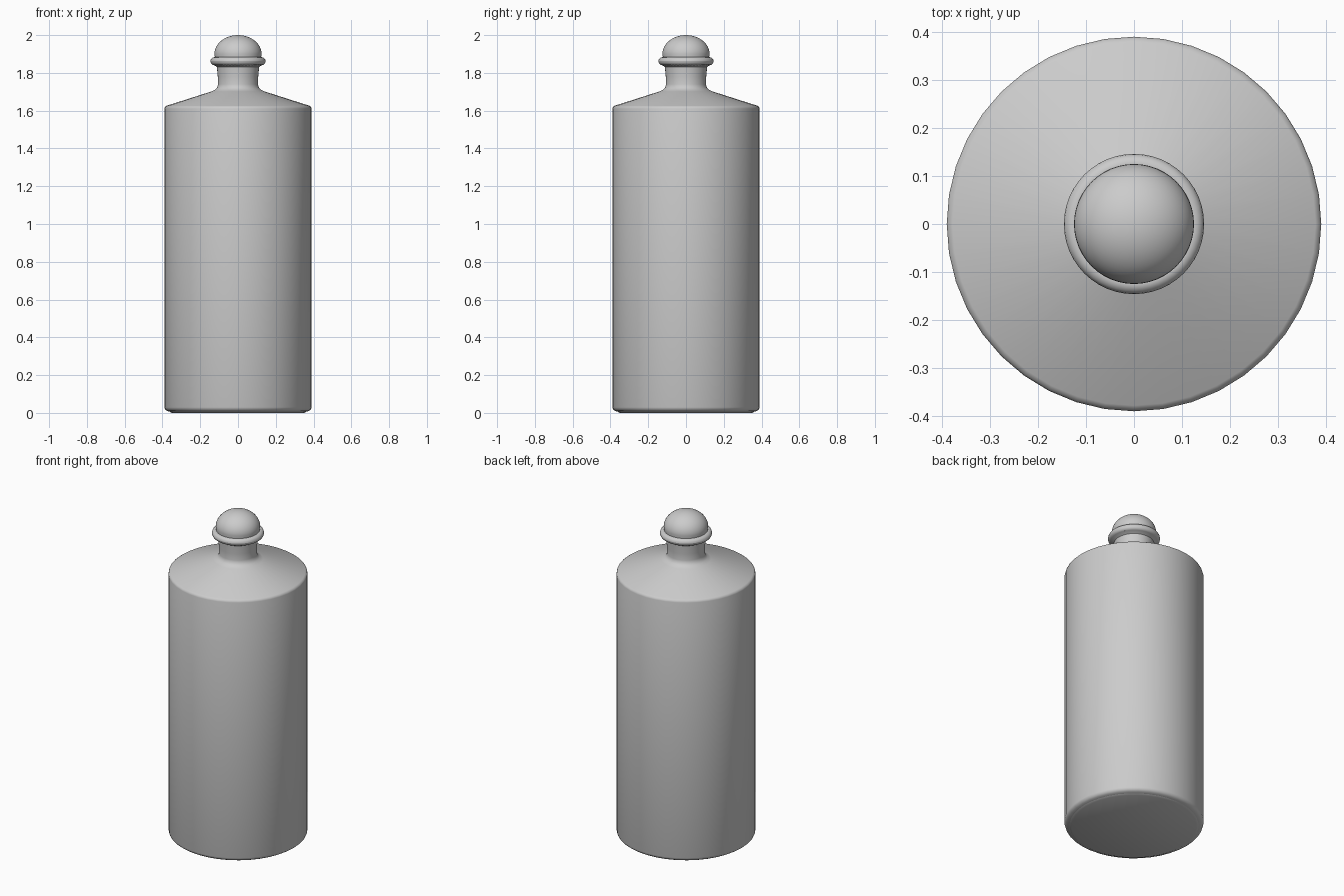
import bpy, bmesh, math

if "Cube" in bpy.data.objects:
    bpy.data.objects.remove(bpy.data.objects["Cube"])


def lathe(name, profile, sides):
    """Spin a (radius, height) profile around z; radius 0 closes with a pole."""
    bm = bmesh.new()
    rings = []
    for r, z in profile:
        if r == 0:
            rings.append([bm.verts.new((0, 0, z))])
        else:
            rings.append([bm.verts.new((r * math.cos(2 * math.pi * i / sides),
                                        r * math.sin(2 * math.pi * i / sides), z))
                          for i in range(sides)])
    for a, b in zip(rings, rings[1:]):
        for i in range(sides):
            j = (i + 1) % sides
            quad = [a[i % len(a)], a[j % len(a)], b[j % len(b)], b[i % len(b)]]
            bm.faces.new(list(dict.fromkeys(quad)))
    bmesh.ops.recalc_face_normals(bm, faces=bm.faces)
    mesh = bpy.data.meshes.new(name)
    bm.to_mesh(mesh)
    bm.free()
    obj = bpy.data.objects.new(name, mesh)
    bpy.context.collection.objects.link(obj)
    bpy.context.view_layer.objects.active = obj
    obj.select_set(True)
    bpy.ops.object.shade_smooth_by_angle(angle=math.radians(40))
    obj.select_set(False)
    return obj


# Body: rounded foot, straight wall, sloped shoulder, filleted neck, flared lip
lathe("bottle_body", [
    (0, 0.005), (0.355, 0.005), (0.375, 0.01), (0.386, 0.018), (0.39, 0.03),
    (0.39, 1.61), (0.387, 1.62), (0.378, 1.626),
    (0.14, 1.702), (0.12, 1.712), (0.109, 1.725), (0.106, 1.74),
    (0.107, 1.78), (0.112, 1.832), (0.122, 1.838), (0.134, 1.843),
    (0.12, 1.86), (0, 1.86)], 40)

# Rounded collar under the stopper
collar = [(0.125 + 0.021 * math.cos(t), 1.862 + 0.021 * math.sin(t))
          for t in (2 * math.pi * k / 16 for k in range(17))]
lathe("collar_ring", collar, 48)

# Domed stopper
dome = [(0.125 * math.cos(t), 1.90 + 0.10 * math.sin(t))
        for t in (math.pi / 2 * k / 12 for k in range(12))]
lathe("stopper", [(0, 1.86), (0.121, 1.86), (0.122, 1.88)] + dome + [(0, 2.0)], 48)

# Thin base plate that the bottle stands on
lathe("base_plate", [(0, 0), (0.35, 0), (0.362, 0.006), (0, 0.006)], 40)
